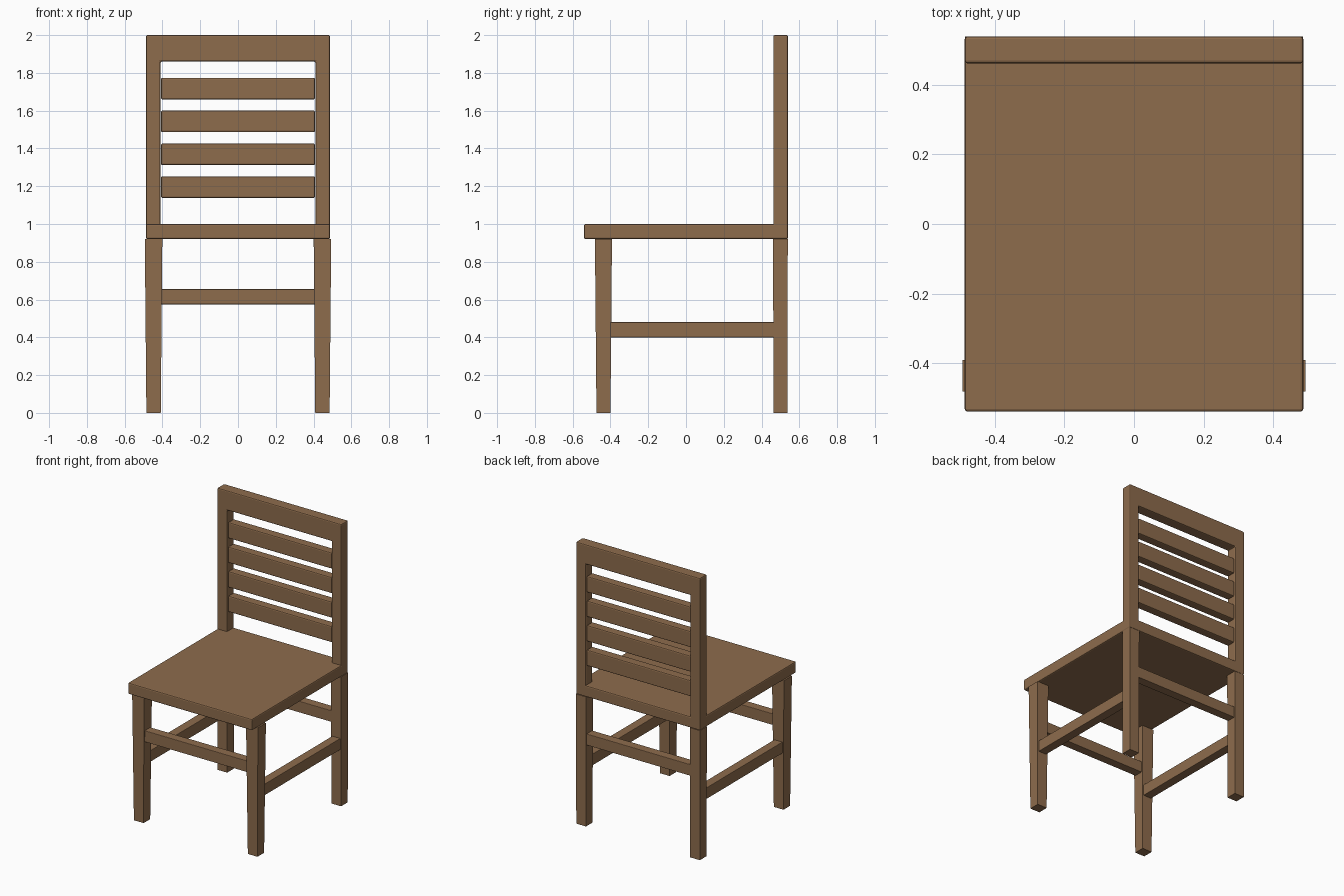
import bpy
import bmesh

cube = bpy.data.objects.get("Cube")
if cube:
    bpy.data.objects.remove(cube, do_unlink=True)

wood = bpy.data.materials.new("brown_wood")
wood.use_nodes = True
color = (0.27, 0.15, 0.073, 1.0)
wood.diffuse_color = color
wood.node_tree.nodes["Principled BSDF"].inputs["Base Color"].default_value = color


def finish(bm, name, bevel):
    """Turn a bmesh into a wooden object with slightly eased edges."""
    bmesh.ops.recalc_face_normals(bm, faces=bm.faces)
    mesh = bpy.data.meshes.new(name)
    bm.to_mesh(mesh)
    bm.free()
    mesh.materials.append(wood)
    obj = bpy.data.objects.new(name, mesh)
    bpy.context.collection.objects.link(obj)
    if bevel:
        mod = obj.modifiers.new("eased_edges", 'BEVEL')
        mod.width = bevel
        mod.segments = 2
    return obj


def box(name, x, y, z, bevel=0.0, flare=1.0):
    """Box from (min, max) ranges; flare widens its top end."""
    bm = bmesh.new()
    bmesh.ops.create_cube(bm, size=1)
    for v in bm.verts:
        grow = flare if v.co.z > 0 else 1.0
        for i, (low, high) in enumerate((x, y, z)):
            scale = grow if i < 2 else 1.0
            v.co[i] = (low + high) / 2 + v.co[i] * (high - low) * scale
    return finish(bm, name, bevel)


# Seat
box("seat", (-0.487, 0.487), (-0.54, 0.54), (0.92, 1.0), 0.008)

# Back frame: two posts and the top rail in one piece
outline = [(-0.487, 0.93), (-0.487, 2.0), (0.487, 2.0), (0.487, 0.93),
           (0.41, 0.93), (0.41, 1.86), (-0.41, 1.86), (-0.41, 0.93)]
bm = bmesh.new()
face = bm.faces.new([bm.verts.new((x, 0.462, z)) for x, z in outline])
side = bmesh.ops.extrude_face_region(bm, geom=[face])["geom"]
moved = [g for g in side if isinstance(g, bmesh.types.BMVert)]
bmesh.ops.translate(bm, verts=moved, vec=(0, 0.078, 0))
finish(bm, "back_frame", 0.008)

# Back slats
for i in range(4):
    low = 1.138 + i * 0.174
    box(f"back_slat_{i + 1}", (-0.408, 0.408), (0.469, 0.533), (low, low + 0.114), 0.008)

# Legs and side stretchers on both sides
for label, s in (("left", 1), ("right", -1)):
    leg_x = sorted((s * 0.409, s * 0.485))
    box(f"front_leg_{label}", leg_x, (-0.474, -0.4), (0, 0.92), flare=1.22)
    box(f"back_leg_{label}", leg_x, (0.463, 0.537), (0, 0.92), flare=1.05)
    box(f"side_stretcher_{label}", sorted((s * 0.415, s * 0.479)),
        (-0.405, 0.465), (0.4, 0.48), 0.003)

# Front and back stretchers
for label, y in (("front", -0.437), ("back", 0.5)):
    box(f"{label}_stretcher", (-0.41, 0.41), (y - 0.032, y + 0.032), (0.575, 0.655), 0.003)
